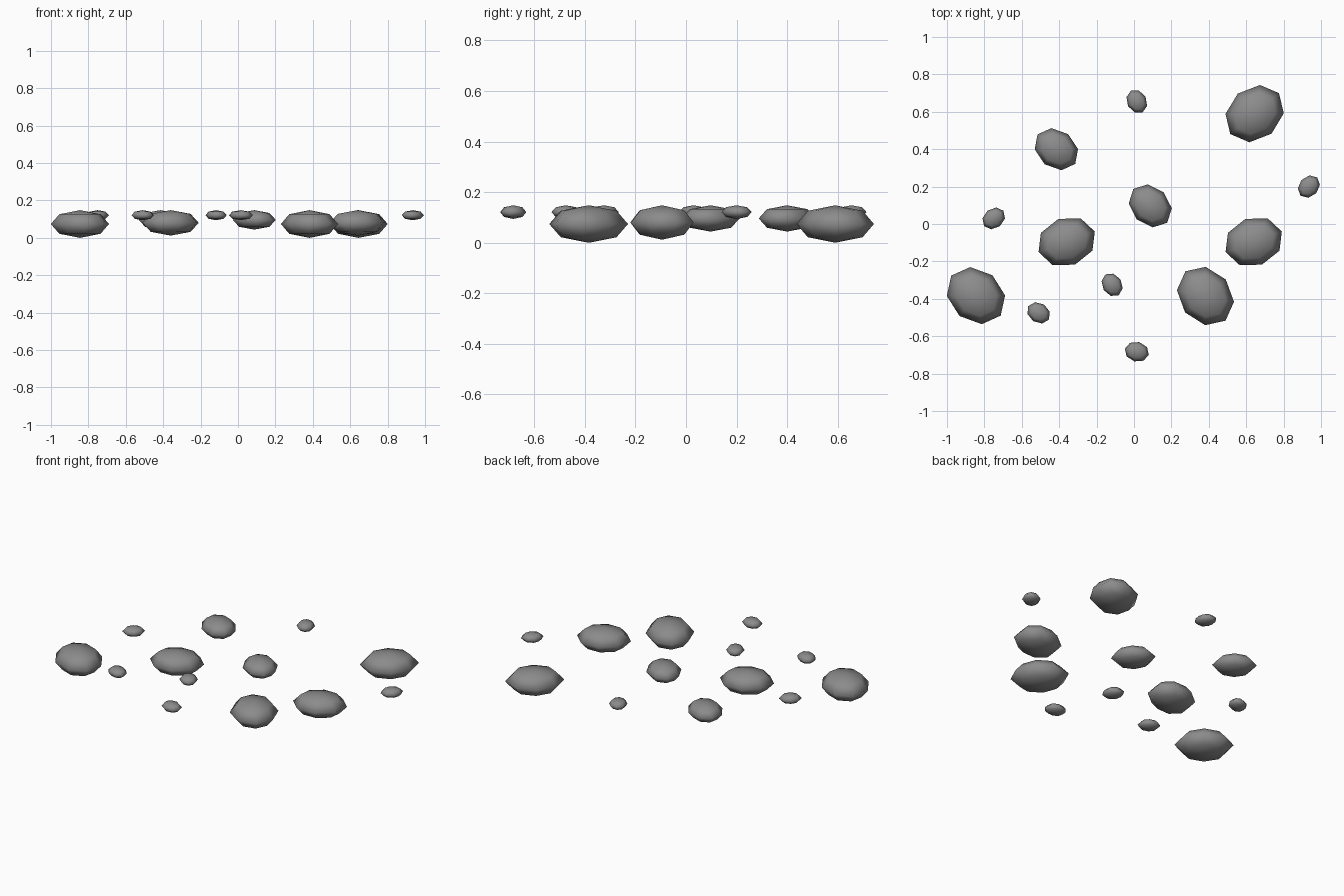
import bpy
from math import radians

cube = bpy.data.objects.get("Cube")
if cube:
    bpy.data.objects.remove(cube, do_unlink=True)

# Single grey stone colour
stone = bpy.data.materials.new("stone_grey")
stone.use_nodes = True
colour = (0.26, 0.26, 0.26, 1)
stone.diffuse_color = colour
stone.node_tree.nodes["Principled BSDF"].inputs["Base Color"].default_value = colour

TOP = 0.148  # all stones share one top level

# Half length, half width and half height of each size
SIZES = {
    "large": (0.17, 0.14, 0.074),
    "broad": (0.16, 0.13, 0.068),
    "medium": (0.128, 0.102, 0.052),
    "small": (0.066, 0.053, 0.027),
}

# Position and turn of each stone, by size
STONES = {
    "large": [(-0.845, -0.383, -39), (0.382, -0.385, -51), (0.645, 0.59, 40)],
    "broad": [(-0.36, -0.095, 20), (0.64, -0.095, 20)],
    "medium": [(-0.415, 0.40, -38), (0.087, 0.097, -45)],
    "small": [(0.015, 0.655, -62), (-0.75, 0.03, 38), (0.935, 0.20, 48),
              (-0.117, -0.325, -58), (-0.51, -0.475, -33), (0.015, -0.683, -14)],
}


def add_stone(name, x, y, turn, size):
    """A flattened low-poly pebble."""
    bpy.ops.mesh.primitive_uv_sphere_add(
        segments=8, ring_count=4, radius=1, location=(x, y, TOP - size[2]),
        rotation=(0, 0, radians(turn)))
    obj = bpy.context.object
    obj.name = name
    obj.scale = size
    bpy.ops.object.transform_apply(location=False, rotation=True, scale=True)
    bpy.ops.object.shade_smooth()
    obj.data.materials.append(stone)


for kind, places in STONES.items():
    for i, (x, y, turn) in enumerate(places, 1):
        add_stone(f"{kind}_stone_{i}", x, y, turn, SIZES[kind])
